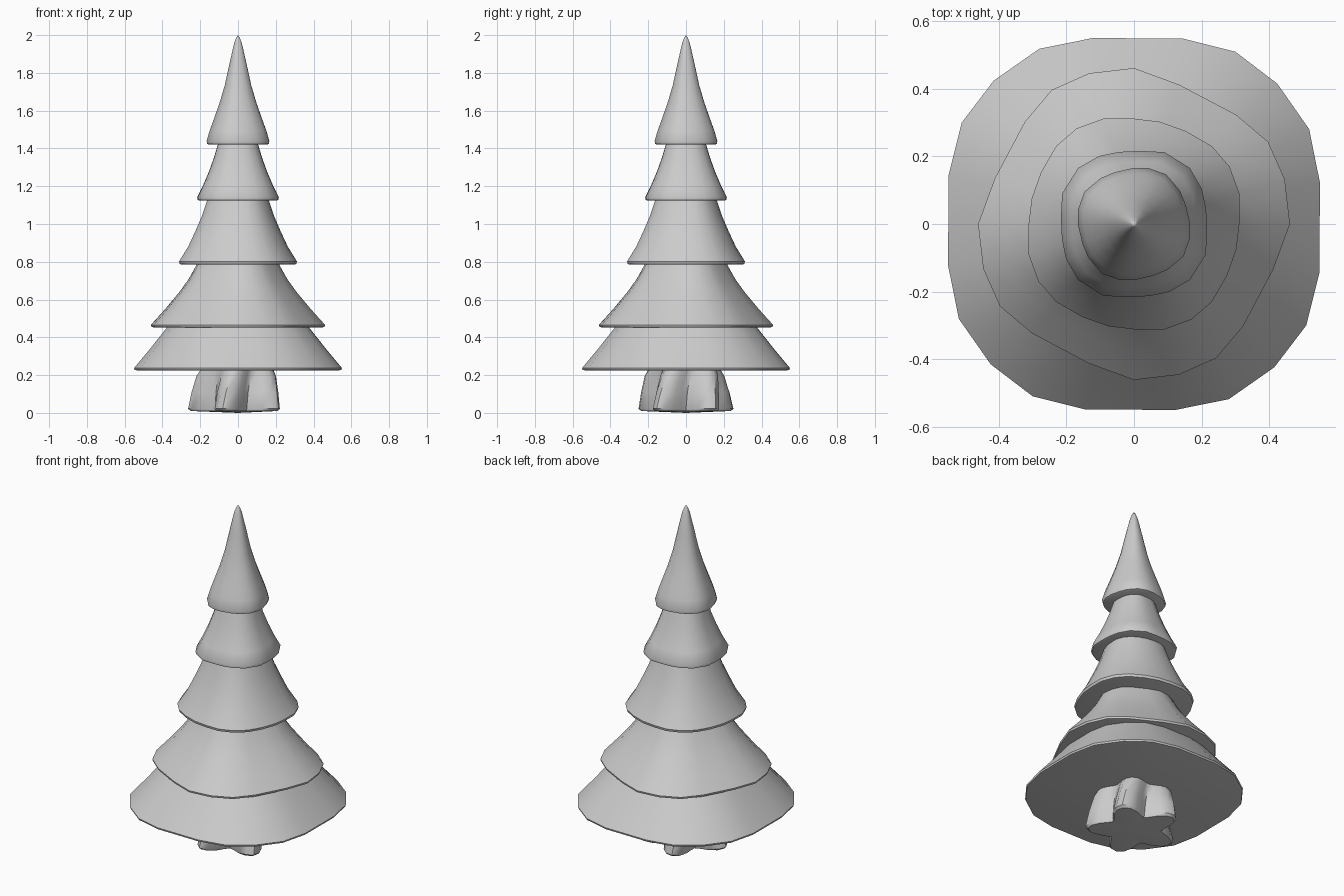
import bpy, bmesh
from math import cos, sin, radians, pi

if "Cube" in bpy.data.objects:
    bpy.data.objects.remove(bpy.data.objects["Cube"])


def loft(name, rings, bottom, top, angle=40):
    """Skin a stack of equal-length point rings, closing both ends with a fan."""
    bm = bmesh.new()
    loops = [[bm.verts.new(p) for p in ring] for ring in rings]
    n = len(loops[0])
    for a, b in zip(loops, loops[1:]):
        for i in range(n):
            j = (i + 1) % n
            bm.faces.new((a[i], a[j], b[j], b[i]))
    for loop, z in ((loops[0], bottom), (loops[-1], top)):
        c = bm.verts.new((0, 0, z))
        for i in range(n):
            bm.faces.new((loop[i], loop[(i + 1) % n], c))
    bmesh.ops.recalc_face_normals(bm, faces=bm.faces)
    me = bpy.data.meshes.new(name)
    bm.to_mesh(me)
    bm.free()
    ob = bpy.data.objects.new(name, me)
    bpy.context.collection.objects.link(ob)
    bpy.ops.object.select_all(action='DESELECT')
    ob.select_set(True)
    bpy.context.view_layer.objects.active = ob
    bpy.ops.object.shade_smooth_by_angle(angle=radians(angle))
    return ob


def tier(name, outline, profile, tip=None):
    """Branch skirt: a wobbly outline repeated in four quarters, scaled up a profile.
    outline = (degrees, radius) in one quarter, profile = (silhouette radius, z)."""
    pts = [(radians(a + 90 * q), r) for q in range(4) for a, r in outline]
    extent = max(abs(r * cos(a)) for a, r in pts)
    rings = [[(r * cos(a) * w / extent, r * sin(a) * w / extent, z)
              for a, r in pts] for w, z in profile]
    loft(name, rings, profile[0][1], tip or profile[-1][1])


# Branch tiers, bottom to top
tier("branches_1",
     [(12.4, .566), (28.4, .592), (44.4, .596), (59.5, .594), (75, .57)],
     [(.535, .225), (.547, .228), (.55, .238), (.465, .34), (.37, .46)])
tier("branches_2",
     [(0, .462), (16.6, .466), (31.5, .466), (47, .443), (72, .434)],
     [(.445, .452), (.458, .455), (.461, .466), (.385, .55), (.31, .64),
      (.26, .71), (.213, .795)])
tier("branches_3",
     [(0, .311), (16, .324), (31, .329), (45, .325), (61, .314), (76, .311)],
     [(.298, .785), (.308, .788), (.312, .802), (.264, .88), (.222, .97),
      (.19, 1.045), (.162, 1.13)])
tier("branches_4",
     [(-5, .217), (12, .218), (27, .226), (45, .234), (67, .231)],
     [(.205, 1.124), (.213, 1.127), (.216, 1.142), (.185, 1.205),
      (.153, 1.28), (.128, 1.35), (.104, 1.43)])
tier("branches_top",
     [(0, .172), (20, .169), (36, .174), (57, .181), (75, .177)],
     [(.155, 1.42), (.163, 1.424), (.166, 1.44), (.15, 1.495), (.13, 1.55),
      (.098, 1.64), (.07, 1.735), (.045, 1.85), (.021, 1.955), (.01, 1.985)],
     tip=2.0)

# Twisted trunk with five root lobes: (valley radius, lobe radius, z, twist)
trunk_rings = []
for valley, peak, z, twist in [(.145, .25, .01, 0), (.15, .264, .022, 0),
                               (.15, .246, .11, 3), (.15, .222, .195, 8),
                               (.15, .195, .24, 12)]:
    ring = []
    for i in range(40):
        a = 2 * pi * i / 40
        r = valley + (peak - valley) * (.5 + .5 * cos(5 * a)) ** .9
        t = a + pi + radians(twist)
        ring.append((r * cos(t), r * sin(t), z))
    trunk_rings.append(ring)
loft("trunk", trunk_rings, 0, .24)
